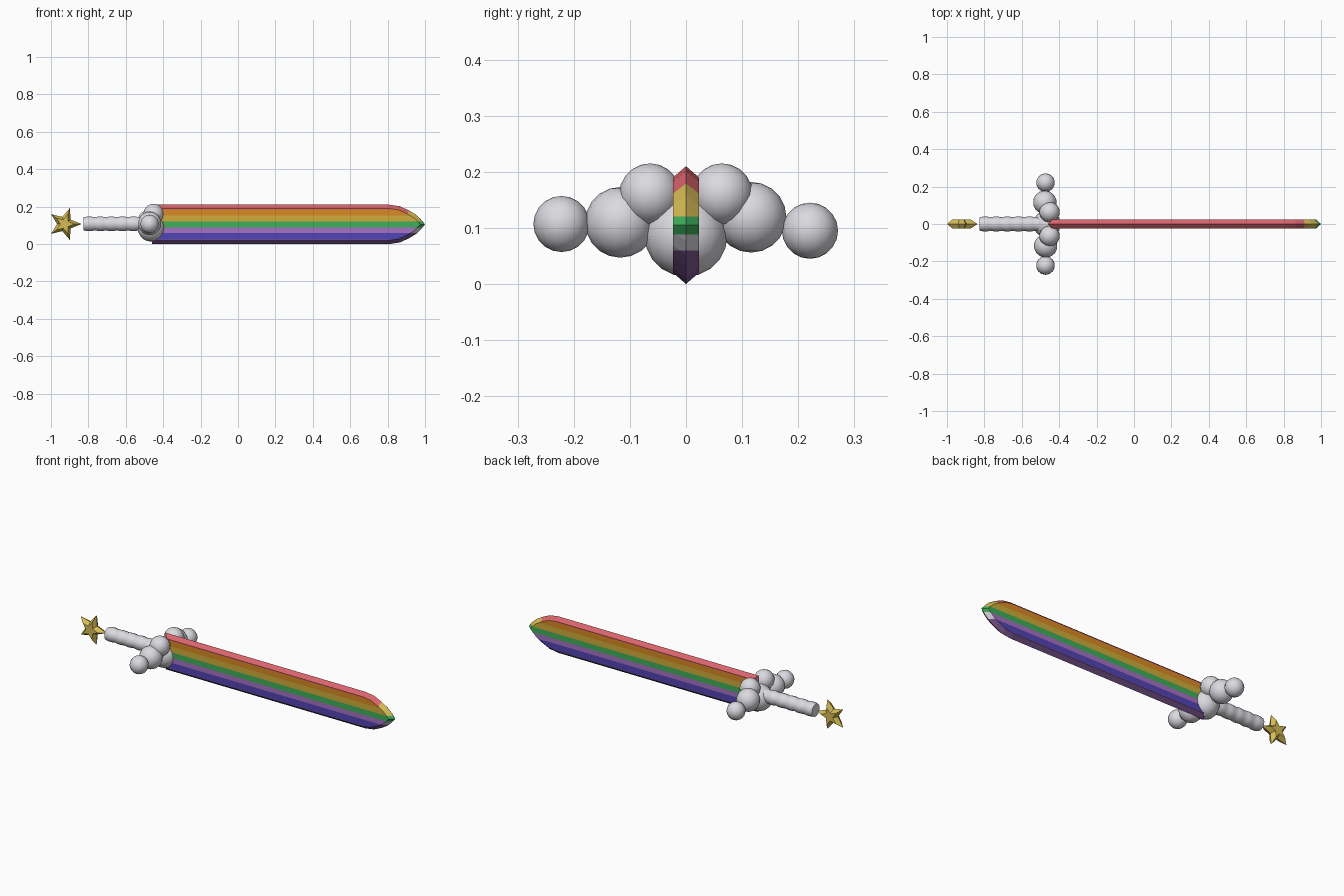
import bpy, bmesh, math
from mathutils import Vector

if "Cube" in bpy.data.objects:
    bpy.data.objects.remove(bpy.data.objects["Cube"])


def mat(name, r, g, b):
    m = bpy.data.materials.new(name)
    m.diffuse_color = [((c / 255 + 0.055) / 1.055) ** 2.4 for c in (r, g, b)] + [1]
    m.use_nodes = True
    m.node_tree.nodes["Principled BSDF"].inputs["Base Color"].default_value = m.diffuse_color
    return m


WHITE = mat("cloud_white", 218, 218, 224)
GOLD = mat("pale_gold", 215, 188, 85)
RED = mat("red", 218, 100, 108)
ORANGE = mat("orange", 218, 138, 35)
YELLOW = mat("yellow", 208, 172, 58)
GREEN = mat("green", 62, 175, 90)
VIOLET = mat("violet", 165, 115, 195)
BLUE = mat("indigo", 82, 68, 182)
PURPLE = mat("dark_purple", 128, 88, 148)


def finish(bm, name, mats, smooth=False):
    bmesh.ops.recalc_face_normals(bm, faces=bm.faces)
    for f in bm.faces:
        f.smooth = smooth
    me = bpy.data.meshes.new(name)
    bm.to_mesh(me)
    bm.free()
    for m in mats:
        me.materials.append(m)
    ob = bpy.data.objects.new(name, me)
    bpy.context.collection.objects.link(ob)
    return ob


def bevelled_plate(outline, inset, half):
    """Counter-clockwise xz outline at y=0, mitre-inset faces at y=+-half."""
    n = len(outline)
    pts = [Vector(p) for p in outline]
    inner = []
    for i, p in enumerate(pts):
        d1 = (p - pts[i - 1]).normalized()
        d2 = (pts[(i + 1) % n] - p).normalized()
        n1, n2 = Vector((-d1.y, d1.x)), Vector((-d2.y, d2.x))
        inner.append(p + (n1 + n2) * inset / (1 + n1.dot(n2)))
    bm = bmesh.new()
    edge = [bm.verts.new((p.x, 0, p.y)) for p in pts]
    for y in (-half, half):
        cap = [bm.verts.new((p.x, y, p.y)) for p in inner]
        bm.faces.new(cap)
        for i in range(n):
            j = (i + 1) % n
            bm.faces.new((edge[i], edge[j], cap[j], cap[i]))
    return bm


# Blade: bevelled plate with a rounded tip, cut into stripes
CZ = 0.105
curve = [(0.81, 0.105), (0.865, 0.097), (0.915, 0.074), (0.95, 0.053), (0.977, 0.028)]
outline = [(-0.46, 0.0)] + [(x, CZ - h) for x, h in curve] + [(1.0, CZ)]
outline += [(x, CZ + h) for x, h in reversed(curve)] + [(-0.46, 0.21)]
bm = bevelled_plate(outline, 0.02, 0.023)
cuts = [0.024, 0.06, 0.088, 0.12, 0.153, 0.185]
for z in cuts:
    bmesh.ops.bisect_plane(bm, geom=bm.verts[:] + bm.edges[:] + bm.faces[:],
                           plane_co=(0, 0, z), plane_no=(0, 0, 1))
bm.normal_update()
stripes = [PURPLE, BLUE, VIOLET, GREEN, YELLOW, ORANGE, RED]
rim = [0, 0, 7, 3, 8, 8, 6]
for f in bm.faces:
    z = f.calc_center_median().z
    band = sum(z > c for c in cuts)
    if abs(f.normal.y) > 0.9:
        f.material_index = band
    else:
        f.material_index = 6 if z > 0.178 else rim[band]
finish(bm, "blade", stripes + [WHITE, GOLD])

# Pommel: five-pointed bevelled star
star = []
for k in range(10):
    a, r = k * math.pi / 5, (0.04 if k % 2 else 0.09)
    star.append((-0.927 + r * math.cos(a), 0.107 + r * math.sin(a)))
finish(bevelled_plate(star, 0.014, 0.025), "star_pommel", [GOLD])

# Grip: revolved profile with rounded ribs
bm = bmesh.new()
rings, sides, ribs, steps = [], 14, 6, 4
x0, x1 = -0.825, -0.47
for i in range(ribs * steps + 1):
    t = i / (ribs * steps)
    r = 0.036 + 0.004 * abs(math.sin(math.pi * t * ribs))
    rings.append([bm.verts.new((x0 + (x1 - x0) * t,
                                r * math.cos(2 * math.pi * k / sides),
                                0.108 + r * math.sin(2 * math.pi * k / sides)))
                  for k in range(sides)])
for a, b in zip(rings, rings[1:]):
    for k in range(sides):
        j = (k + 1) % sides
        bm.faces.new((a[k], a[j], b[j], b[k]))
bm.faces.new(rings[0])
bm.faces.new(rings[-1])
grip = finish(bm, "grip", [WHITE], True)
bpy.context.view_layer.objects.active = grip
grip.select_set(True)
bpy.ops.object.shade_smooth_by_angle(angle=math.radians(50))

# Guard: cloud of puffs (x, y, z, radius)
puffs = [(-0.465, 0, 0.087, 0.074),
         (-0.452, -0.064, 0.160, 0.055), (-0.452, 0.064, 0.160, 0.055),
         (-0.472, -0.117, 0.110, 0.063), (-0.477, 0.116, 0.119, 0.063),
         (-0.473, -0.222, 0.107, 0.050), (-0.473, 0.221, 0.095, 0.050)]
for i, (x, y, z, r) in enumerate(puffs):
    bm = bmesh.new()
    bmesh.ops.create_uvsphere(bm, u_segments=14, v_segments=10, radius=r)
    bmesh.ops.translate(bm, verts=bm.verts, vec=(x, y, z))
    finish(bm, f"cloud_guard_puff_{i + 1}", [WHITE], True)
